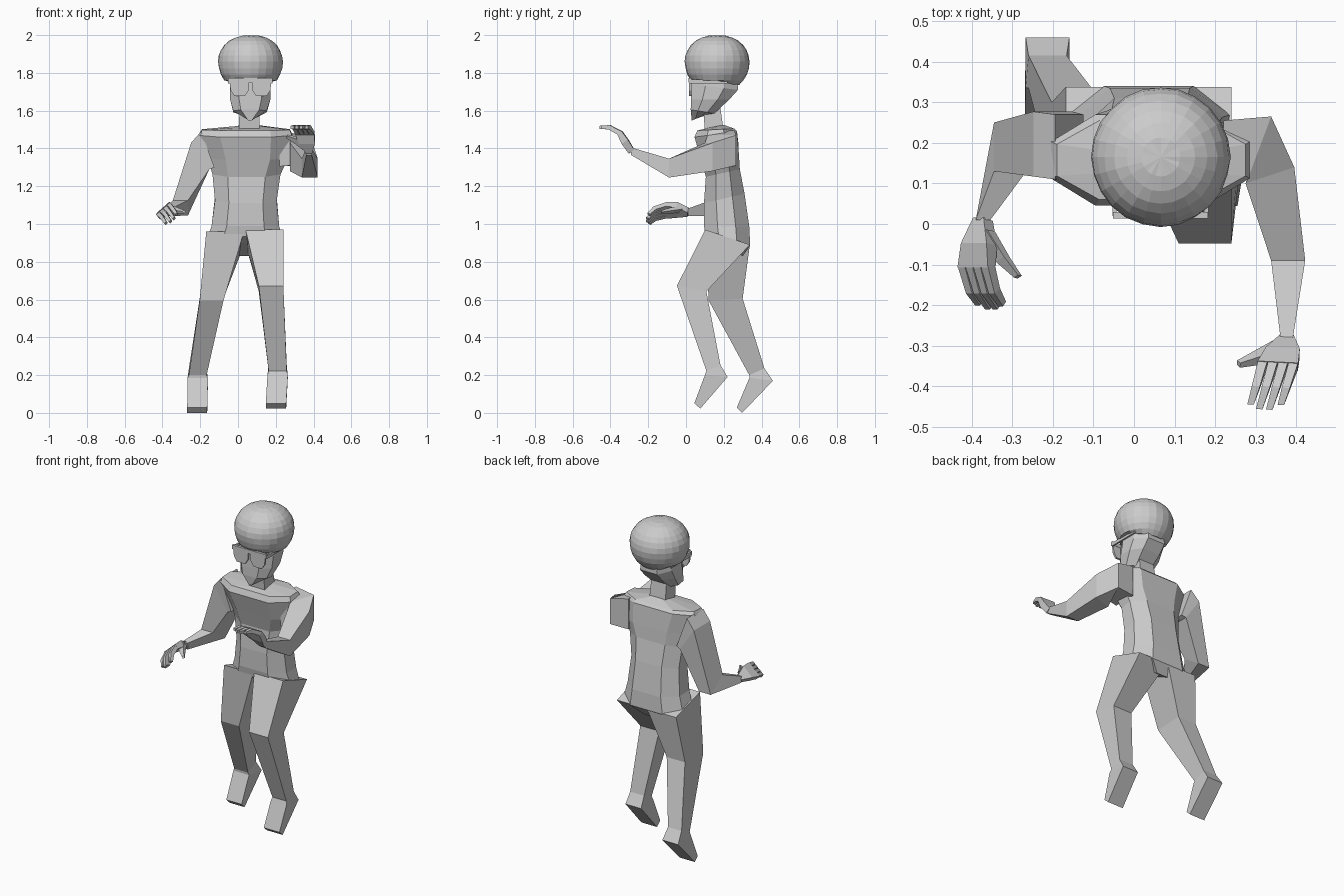
import bpy, bmesh, math, random
from mathutils import Vector as V

random.seed(4)


def make(name, bm):
    bmesh.ops.recalc_face_normals(bm, faces=bm.faces)
    me = bpy.data.meshes.new(name)
    bm.to_mesh(me)
    bm.free()
    ob = bpy.data.objects.new(name, me)
    bpy.context.collection.objects.link(ob)
    return ob


def loft(name, rings, bm=None):
    """Skin a list of equal-sized point rings, with end caps."""
    own = bm is None
    bm = bm or bmesh.new()
    vs = [[bm.verts.new(p) for p in r] for r in rings]
    n = len(vs[0])
    for a, b in zip(vs, vs[1:]):
        for i in range(n):
            j = (i + 1) % n
            bm.faces.new((a[i], a[j], b[j], b[i]))
    bm.faces.new(vs[0][::-1])
    bm.faces.new(vs[-1])
    return make(name, bm) if own else bm


def quad(c, u, v):
    c, u, v = V(c), V(u), V(v)
    return [c - u - v, c + u - v, c + u + v, c - u + v]


SHAPE = [(-.55, -1), (0, -1), (.55, -1), (1, -.4), (1, .4),
         (.55, 1), (0, 1), (-.55, 1), (-1, .4), (-1, -.4)]


def body_ring(x0, x1, yf, zf, yb, zb):
    """Rounded section given its x range, front (y, z) and back (y, z)."""
    out = []
    for s, t in SHAPE:
        k = (t + 1) / 2
        out.append(V(((x0 + x1) / 2 + s * (x1 - x0) / 2,
                      yf + (yb - yf) * k, zf + (zb - zf) * k)))
    return out


# Torso
loft("torso", [body_ring(*r) for r in (
    (-.05, .12, .15, .90, .30, .83),
    (-.165, .238, .105, .935, .34, .885),
    (-.14, .218, .095, .99, .335, .985),
    (-.122, .205, .095, 1.11, .31, 1.16),
    (-.135, .225, .105, 1.25, .285, 1.29),
    (-.16, .265, .08, 1.34, .28, 1.37),
    (-.205, .285, .045, 1.46, .27, 1.49),
    (-.19, .275, .06, 1.495, .255, 1.505),
    (0, .12, .10, 1.505, .20, 1.525))])

# Neck and head
loft("neck", [quad((.06, .15, 1.49), (.055, 0, 0), (0, .05, 0)),
              quad((.06, .135, 1.63), (.052, 0, 0), (0, .045, 0))])
loft("head", [body_ring(*r) for r in (
    (.045, .081, .03, 1.548, .10, 1.575),
    (-.025, .152, .025, 1.605, .15, 1.585),
    (-.042, .172, .026, 1.66, .23, 1.66),
    (-.042, .172, .03, 1.74, .275, 1.71),
    (-.035, .165, .04, 1.82, .27, 1.82))])

# Hair: rounded cap, lower at the back
bm = bmesh.new()
bmesh.ops.create_uvsphere(bm, u_segments=24, v_segments=14, radius=1)
for v in bm.verts:
    n = v.co.copy()
    r = math.hypot(n.x, n.y)
    f = r ** .85 / r if r > 1e-4 else 1
    j = 1 + random.uniform(-.012, .004)
    floor = 1.76 - .045 * max(0, n.y)
    z = 1.86 + .14 * n.z * j if n.z > 0 else max(1.86 + .16 * n.z, floor)
    v.co = (.066 + .172 * n.x * f * j, .165 + .172 * n.y * f * j, z)
make("hair", bm)

# Glasses
LENS = [(-.052, .042), (.052, .042), (.048, -.01),
        (.028, -.04), (-.028, -.04), (-.048, -.01)]
for side, cx in (("left", .008), ("right", .124)):
    loft(side + "_lens", [[V((cx + x, y, 1.718 + z)) for x, z in LENS]
                          for y in (.016, .028)])
    ex = -.048 if side == "left" else .178
    loft(side + "_temple", [quad((ex, y, 1.755), (.005, 0, 0), (0, 0, .01))
                            for y in (.02, .22)])
loft("glasses_bridge", [quad((x, .022, 1.762), (0, .008, 0), (0, 0, .012))
                        for x in (-.052, .182)])

# Arms: (centre, half-width vector, half-depth vector) at each joint
ARMS = {
    "left_arm": (
        ((-.16, .19, 1.395), (.035, 0, -.095), (0, .08, 0)),
        ((-.20, .197, 1.36), (.048, 0, -.07), (0, .08, 0)),
        ((-.305, .19, 1.085), (.04, 0, 0), (0, .06, -.04)),
        ((-.372, .01, 1.062), (.018, 0, 0), (0, 0, -.02))),
    "right_arm": (
        ((.22, .18, 1.40), (0, .075, 0), (0, 0, -.095)),
        ((.31, .19, 1.39), (.028, .075, 0), (0, 0, -.08)),
        ((.335, .12, 1.355), (.06, .02, 0), (0, 0, -.075)),
        ((.38, -.09, 1.296), (.042, 0, 0), (0, 0, -.05)),
        ((.376, -.29, 1.385), (.014, 0, 0), (0, 0, -.02))),
}
for name, rings in ARMS.items():
    loft(name, [quad(*r) for r in rings])

# Legs: (x, y, z, half width, depth y, depth z) from hip to toe
LEGS = {
    "left": ((-.068, .22, .925, .1, .118, -.035),
             (-.14, .21, .60, .063, .09, .005),
             (-.213, .375, .218, .047, .04, .018),
             (-.213, .398, .178, .054, .062, -.008),
             (-.216, .283, .014, .053, .014, -.014)),
    "right": ((.14, .22, .93, .1, .118, -.04),
              (.175, .03, .658, .065, .078, -.015),
              (.21, .145, .238, .048, .037, .016),
              (.21, .16, .195, .054, .06, -.005),
              (.201, .06, .037, .054, .016, -.014)),
}
for side, joints in LEGS.items():
    rings = [quad((x, y, z), (w, 0, 0), (0, dy, dz))
             for x, y, z, w, dy, dz in joints]
    loft(side + "_leg", rings[:3])
    loft(side + "_foot", rings[2:])


# Hands: palm, four fingers and thumb along a bent path
def hand(name, path, across, thumb_tip):
    p = [V(q) for q in path]
    a = V(across).normalized()

    def nrm(i):
        t = p[min(i + 1, 4)] - p[max(i - 1, 0)]
        return a.cross(t).normalized()

    bm = bmesh.new()
    loft("", [quad(p[i], a * w, nrm(i) * h) for i, w, h in
              ((0, .017, .018), (1, .042, .02), (2, .05, .015))], bm)
    for k in range(4):
        s = (k - 1.5) / 1.5
        end = 4
        tip = p[3].lerp(p[4], (.75, 1, 1, .8)[k])
        loft("", [quad(p[2] + a * s * .038, a * .0115, nrm(2) * .013),
                  quad(p[3] + a * s * .037, a * .010, nrm(3) * .012),
                  quad(tip + a * s * .037, a * .008, nrm(end) * .008)], bm)
    base, tip = p[1].lerp(p[0], .4) + a * .015, V(thumb_tip)
    mid = base.lerp(tip, .55) + (p[2] - p[1]) * .1
    side = (tip - base).cross(nrm(1)).normalized()
    loft("", [quad(base, side * .02, nrm(1) * .015),
              quad(mid, side * .014, nrm(1) * .012),
              quad(tip, side * .007, nrm(1) * .007)], bm)
    make(name, bm)


hand("left_hand",
     ((-.372, .012, 1.062), (-.382, -.05, 1.075), (-.388, -.105, 1.072),
      (-.372, -.165, 1.055), (-.348, -.205, 1.02)),
     (.75, 0, .66), (-.286, -.13, 1.065))
hand("right_hand",
     ((.376, -.288, 1.383), (.366, -.322, 1.435), (.354, -.35, 1.482),
      (.337, -.405, 1.512), (.321, -.457, 1.512)),
     (-1, .05, 0), (.258, -.345, 1.465))
